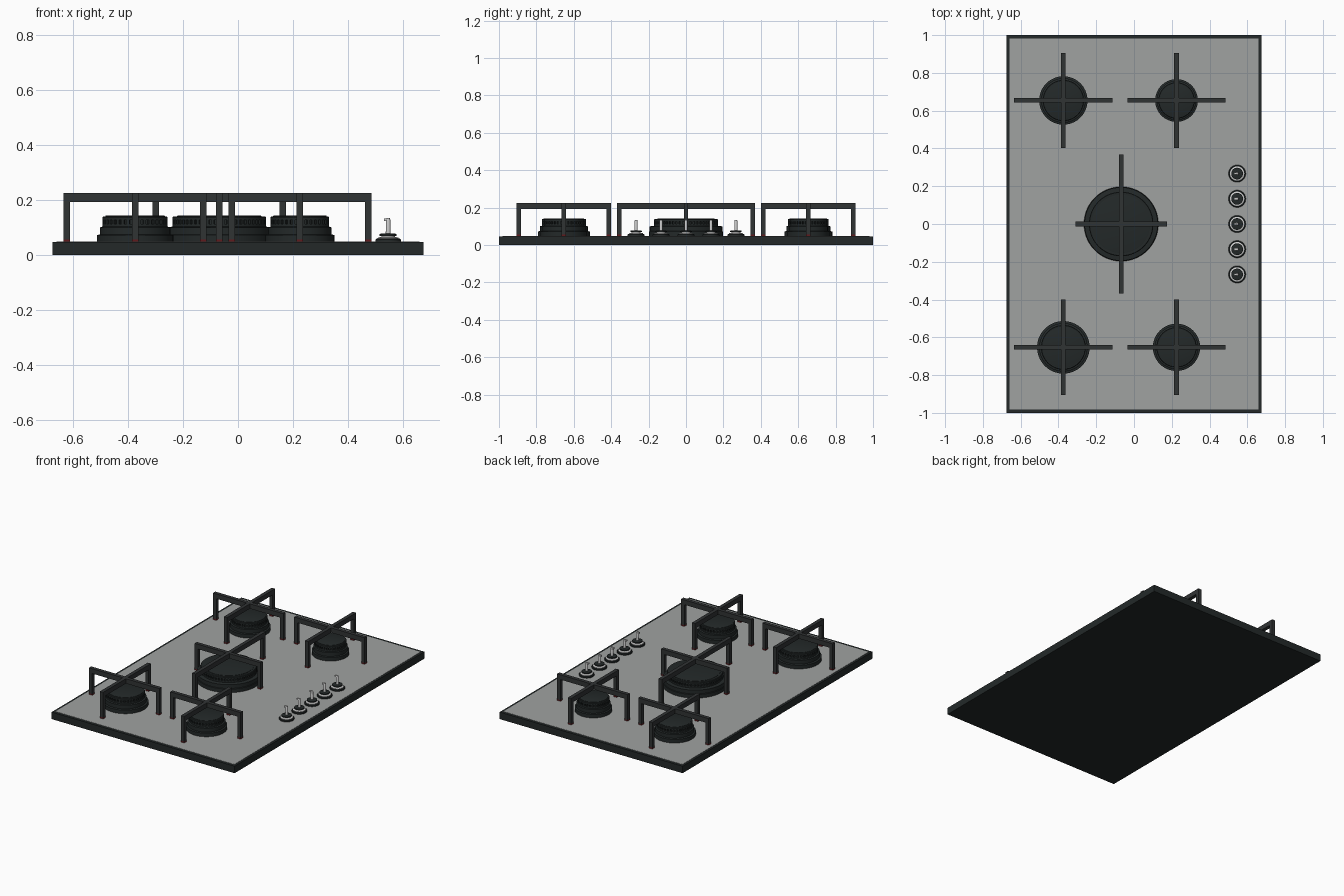
import bpy, bmesh, math
from mathutils import Matrix, Vector

if "Cube" in bpy.data.objects:
    bpy.data.objects.remove(bpy.data.objects["Cube"])


def material(name, rgb):
    m = bpy.data.materials.new(name)
    m.diffuse_color = (*rgb, 1)
    m.use_nodes = True
    m.node_tree.nodes["Principled BSDF"].inputs["Base Color"].default_value = m.diffuse_color
    return m


IRON = material("cast_iron", (0.017, 0.022, 0.022))
GRATE = material("grate_iron", (0.03, 0.033, 0.034))
STEEL = material("brushed_steel", (0.35, 0.36, 0.355))
BRIGHT = material("bright_metal", (0.6, 0.6, 0.6))
RUBBER = material("red_rubber", (0.12, 0.01, 0.012))


def finish(bm, name, mat, smooth=False):
    bmesh.ops.recalc_face_normals(bm, faces=bm.faces)
    me = bpy.data.meshes.new(name)
    bm.to_mesh(me)
    bm.free()
    me.materials.append(mat)
    ob = bpy.data.objects.new(name, me)
    bpy.context.collection.objects.link(ob)
    if smooth:
        bpy.ops.object.select_all(action='DESELECT')
        ob.select_set(True)
        bpy.context.view_layer.objects.active = ob
        bpy.ops.object.shade_smooth_by_angle(angle=math.radians(30))
    return ob


def box(bm, lo, hi):
    lo, hi = Vector(lo), Vector(hi)
    mat = Matrix.Translation((lo + hi) / 2) @ Matrix.Diagonal((*(hi - lo), 1))
    bmesh.ops.create_cube(bm, size=1, matrix=mat)


def lathe(bm, profile, x, y, n, port_band=None):
    """Closed turned solid; alternate faces of port_band are pushed in."""
    rings = [[bm.verts.new((x + r * math.cos(2 * math.pi * i / n),
                            y + r * math.sin(2 * math.pi * i / n), z))
              for i in range(n)] for r, z in profile]
    ports = []
    for k in range(len(rings) - 1):
        a, b = rings[k], rings[k + 1]
        for i in range(n):
            j = (i + 1) % n
            f = bm.faces.new((a[i], a[j], b[j], b[i]))
            if k == port_band and i % 2 == 0:
                ports.append(f)
    bm.faces.new(rings[0][::-1])
    bm.faces.new(rings[-1])
    if ports:
        for f in bmesh.ops.extrude_discrete_faces(bm, faces=ports)["faces"]:
            c = f.calc_center_median()
            inward = Vector((x - c.x, y - c.y, 0)).normalized() * 0.012
            bmesh.ops.translate(bm, verts=f.verts, vec=inward)


# Hob body and steel top plate
TOP = 0.048
bm = bmesh.new()
box(bm, (-0.675, -1, 0), (0.675, 1, 0.0465))
finish(bm, "hob_body", IRON)
bm = bmesh.new()
box(bm, (-0.66, -0.982, 0.04), (0.66, 0.982, TOP))
finish(bm, "steel_top", STEEL)


# Burners: stepped base, ported flame ring and flat cap
def burner(name, x, y, r):
    big = r > 0.18
    mid, zmid = (0.985, 0.1) if big else (0.92, 0.1)
    up = 0.865 if big else 0.85
    profile = [(r, TOP - 0.004), (r, 0.072), (r * mid, 0.075), (r * mid, zmid),
               (r * up, 0.103), (r * up, 0.113), (r * up, 0.127),
               (r * up, 0.137), (r * up - 0.003, 0.14)]
    bm = bmesh.new()
    lathe(bm, profile, x, y, 112 if big else 72, port_band=5)
    finish(bm, name + "_burner", IRON, True)
    bm = bmesh.new()
    lathe(bm, [(r * 0.78, 0.138), (r * 0.78, 0.142), (r * 0.76, 0.143)], x, y, 64)
    finish(bm, name + "_burner_cap", IRON, True)


# Pan supports: two crossed bars on four legs with red feet
def pan_support(name, x, y, hx, hy):
    w, low, high, foot = 0.012, 0.193, 0.225, 0.056
    bm = bmesh.new()
    box(bm, (x - hx, y - w, low), (x + hx, y + w, high))
    box(bm, (x - w, y - hy, low), (x + w, y + hy, high))
    feet = bmesh.new()
    for dx, dy in ((hx - w, 0), (w - hx, 0), (0, hy - w), (0, w - hy)):
        px, py = x + dx, y + dy
        box(bm, (px - w, py - w, foot), (px + w, py + w, low))
        box(feet, (px - w, py - w, TOP - 0.002), (px + w, py + w, foot))
    finish(bm, name + "_pan_support", GRATE)
    finish(feet, name + "_support_feet", RUBBER)


for name, x, y, r, hx, hy in (
        ("back_left", -0.374, 0.654, 0.128, 0.26, 0.252),
        ("back_right", 0.225, 0.654, 0.113, 0.26, 0.252),
        ("front_left", -0.374, -0.653, 0.139, 0.26, 0.252),
        ("front_right", 0.225, -0.653, 0.125, 0.26, 0.252),
        ("centre", -0.068, 0.0, 0.197, 0.243, 0.368)):
    burner(name, x, y, r)
    pan_support(name, x, y, hx, hy)

# Control knobs along the right side
for i in range(5):
    x, y = 0.546, (i - 2) * 0.1335
    bm = bmesh.new()
    lathe(bm, [(0.046, TOP - 0.004), (0.046, 0.056), (0.042, 0.059)], x, y, 32)
    finish(bm, f"knob_base_{i + 1}", IRON, True)
    bm = bmesh.new()
    lathe(bm, [(0.038, 0.057), (0.038, 0.062), (0.034, 0.064), (0.024, 0.065),
               (0.024, 0.07)], x, y, 32)
    finish(bm, f"knob_ring_{i + 1}", BRIGHT, True)
    bm = bmesh.new()
    lathe(bm, [(0.031, 0.069), (0.031, 0.076), (0.024, 0.078)], x, y, 32)
    finish(bm, f"knob_collar_{i + 1}", IRON, True)
    bm = bmesh.new()
    lathe(bm, [(0.009, 0.076), (0.008, 0.128), (0.006, 0.134)], x, y, 16)
    box(bm, (x - 0.016, y - 0.006, 0.124), (x + 0.004, y + 0.006, 0.133))
    finish(bm, f"knob_stem_{i + 1}", BRIGHT, True)
